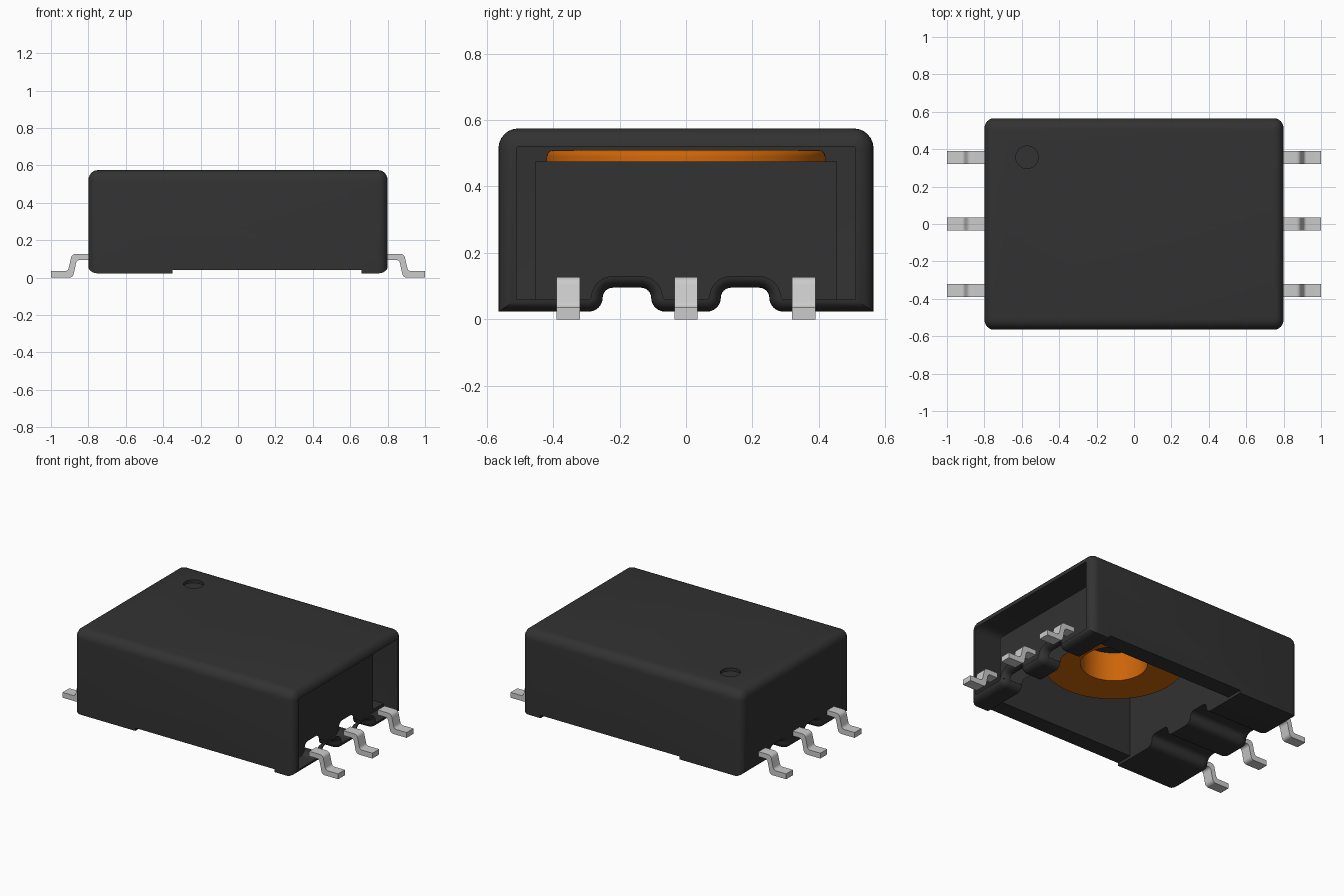
import bpy, bmesh
from math import sin, cos, pi, radians
from mathutils import Matrix

cube = bpy.data.objects.get("Cube")
if cube:
    bpy.data.objects.remove(cube, do_unlink=True)


def material(name, rgb):
    m = bpy.data.materials.new(name)
    m.use_nodes = True
    m.diffuse_color = (*rgb, 1)
    bsdf = next(n for n in m.node_tree.nodes if n.type == 'BSDF_PRINCIPLED')
    bsdf.inputs["Base Color"].default_value = (*rgb, 1)
    return m


BLACK = material("charcoal plastic", (0.032, 0.032, 0.032))
METAL = material("tinned metal", (0.6, 0.6, 0.6))
COPPER = material("copper orange", (0.61, 0.13, 0.003))


def make_object(name, bm, mat=None):
    bmesh.ops.recalc_face_normals(bm, faces=bm.faces)
    mesh = bpy.data.meshes.new(name)
    bm.to_mesh(mesh)
    bm.free()
    obj = bpy.data.objects.new(name, mesh)
    bpy.context.collection.objects.link(obj)
    if mat:
        mesh.materials.append(mat)
    return obj


def activate(obj):
    bpy.ops.object.select_all(action='DESELECT')
    obj.select_set(True)
    bpy.context.view_layer.objects.active = obj


def smooth(obj):
    activate(obj)
    bpy.ops.object.shade_smooth_by_angle(angle=radians(35))


def loft(bm, rings, closed=False):
    loops = [[bm.verts.new(p) for p in ring] for ring in rings]
    pairs = list(zip(loops, loops[1:]))
    if closed:
        pairs.append((loops[-1], loops[0]))
    else:
        bm.faces.new(loops[0])
        bm.faces.new(loops[-1])
    for a, b in pairs:
        for i in range(len(a)):
            j = (i + 1) % len(a)
            bm.faces.new((a[i], a[j], b[j], b[i]))


def arc(cy, cz, r, start, end, steps=6):
    angles = [radians(start + (end - start) * i / steps) for i in range(steps + 1)]
    return [(cy + r * cos(a), cz + r * sin(a)) for a in angles]


# Case section: rounded top, two arched channels below; d = 0..1 shrinks it for the fillet
def section(d):
    side, top, low = 0.565 - 0.055 * d, 0.575 - 0.055 * d, 0.023 + 0.037 * d
    r = 0.06 - 0.055 * d
    foot, inner = 0.042 - 0.037 * d, 0.03 + 0.035 * d
    # half arch, running from the foot up to the crown
    half = arc(0.115, 0.065, foot, 270, 180) + arc(0.043, 0.065, inner, 0, 90)
    arch = half + [(-y, z) for y, z in reversed(half)]
    pts = [(side, low)]
    for centre in (0.178, -0.178):
        pts += [(y + centre, z) for y, z in arch]
    pts.append((-side, low))
    pts += arc(-side + r, top - r, r, 180, 90)
    pts += arc(side - r, top - r, r, 90, 0)
    return pts


bm = bmesh.new()
fillet = [radians(90 * i / 6) for i in range(7)]
steps = [(0.75 + 0.05 * sin(t), 1 - cos(t)) for t in fillet]
steps = [(-x, d) for x, d in reversed(steps)] + steps
loft(bm, [[(x, y, z) for y, z in section(d)] for x, d in steps])
case = make_object("case", bm, BLACK)


# Cutters: winding cavity, raised lower rim, and the first pin mark
def box_cutter(name, x0, x1, y, z0, z1):
    bm = bmesh.new()
    bmesh.ops.create_cube(bm, size=1, matrix=Matrix.Translation(
        ((x0 + x1) / 2, 0, (z0 + z1) / 2)) @ Matrix.Diagonal((x1 - x0, 2 * y, z1 - z0, 1)))
    return make_object(name, bm)


bm = bmesh.new()
bmesh.ops.create_cone(bm, cap_ends=True, segments=40, radius1=0.06, radius2=0.06,
                      depth=0.1, matrix=Matrix.Translation((-0.572, 0.357, 0.605)))
cutters = [box_cutter("cavity_cutter", -0.35, 0.66, 0.455, -0.1, 0.475),
           box_cutter("rim_cutter", -0.35, 0.66, 0.8, -0.2, 0.042),
           make_object("pin_mark_cutter", bm)]
activate(case)
for cutter in cutters:
    mod = case.modifiers.new(cutter.name, 'BOOLEAN')
    mod.operation, mod.solver, mod.object = 'DIFFERENCE', 'EXACT', cutter
    bpy.ops.object.modifier_apply(modifier=mod.name)
for cutter in cutters:
    bpy.data.objects.remove(cutter, do_unlink=True)

# Open the end panel and the channel crowns beneath it
bm = bmesh.new()
bm.from_mesh(case.data)
gone = []
for f in bm.faces:
    c = f.calc_center_median()
    end_panel = f.normal.x > 0.999 and c.x > 0.79
    crown = f.normal.z < -0.1 and 0.066 < c.z < 0.1 and 0.66 < c.x < 0.75
    if end_panel or crown:
        gone.append(f)
bmesh.ops.delete(bm, geom=gone, context='FACES')
bm.to_mesh(case.data)
bm.free()
smooth(case)

# Wound ring, partly sunk into the cavity ceiling
profile = [(0.2, 0.285), (0.42, 0.285)]
profile += arc(0.40, 0.49, 0.02, 0, 90, 4) + arc(0.22, 0.49, 0.02, 90, 180, 4)
bm = bmesh.new()
turns = [2 * pi * i / 64 for i in range(64)]
loft(bm, [[(0.155 + r * cos(a), r * sin(a), z) for r, z in profile] for a in turns], closed=True)
smooth(make_object("wound_ring", bm, COPPER))

# Gull wing pins, three on each end, with rounded bends
upper = [(0.79, 0.127)] + arc(0.868, 0.102, 0.025, 90, 10, 5)
upper += arc(0.925, 0.055, 0.02, 190, 270, 5) + [(1.0, 0.035)]
lower = [(1.0, 0)] + arc(0.903, 0.025, 0.025, 270, 190, 5)
lower += arc(0.846, 0.075, 0.02, 10, 90, 5) + [(0.79, 0.095)]
for label, side in (("left", 1), ("right", -1)):
    for place, y in (("front", -0.355), ("middle", 0), ("back", 0.355)):
        bm = bmesh.new()
        loft(bm, [[(side * x, y + w, z) for x, z in upper + lower] for w in (-0.035, 0.035)])
        smooth(make_object(f"{label}_{place}_pin", bm, METAL))
